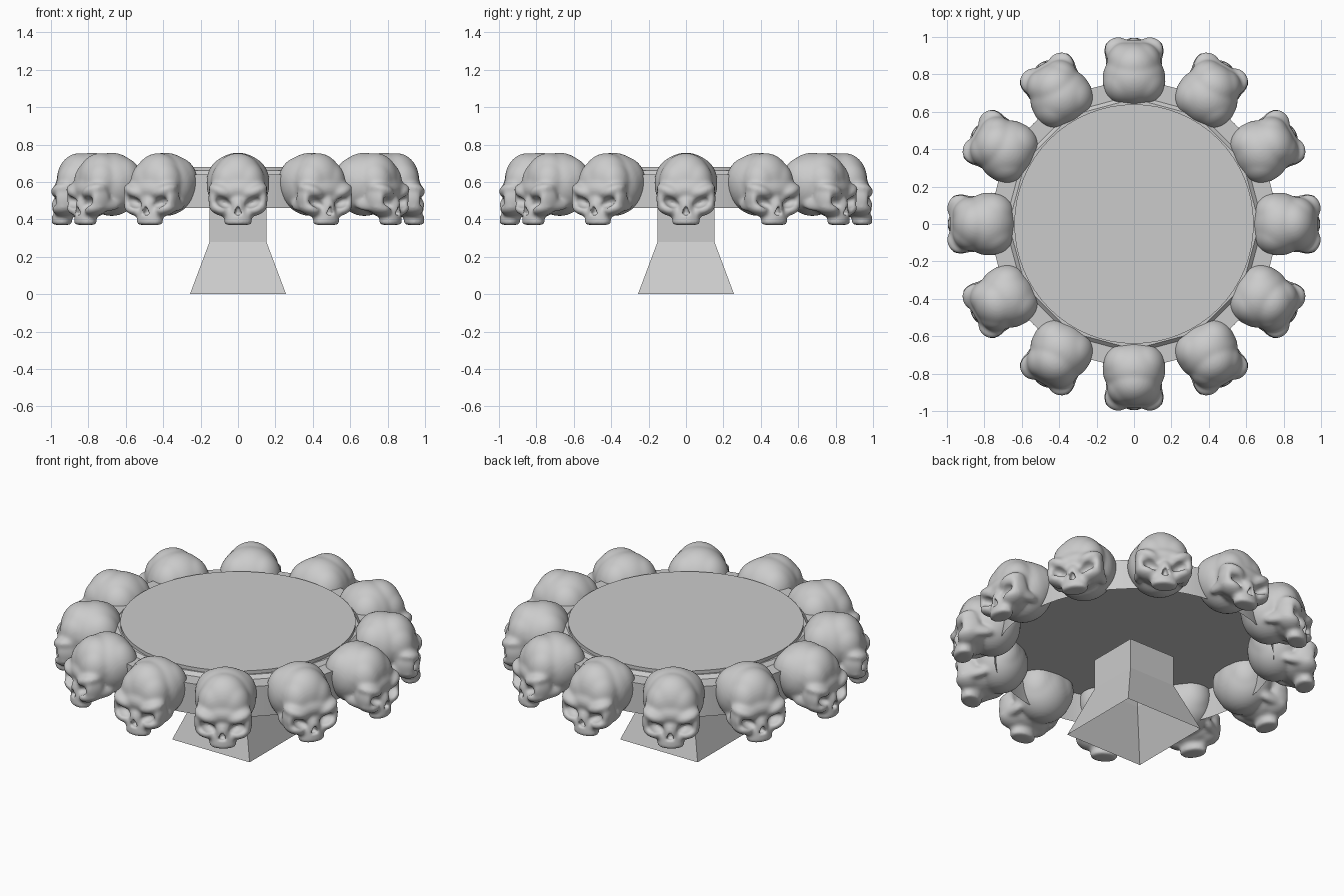
import bpy, bmesh
from math import radians
from mathutils import Matrix, Vector, Euler

if "Cube" in bpy.data.objects:
    bpy.data.objects.remove(bpy.data.objects["Cube"])


def add_object(name, bm):
    mesh = bpy.data.meshes.new(name)
    bm.normal_update()
    bm.to_mesh(mesh)
    bm.free()
    ob = bpy.data.objects.new(name, mesh)
    bpy.context.collection.objects.link(ob)
    return ob


def blob(bm, loc, rad, tilt=0.0, mirror=False):
    """Ellipsoid tilted about y, optionally mirrored across x = 0."""
    for s in ((1, -1) if mirror else (1,)):
        rot = Euler((0, radians(-tilt * s), 0))
        m = Matrix.LocRotScale(Vector((loc[0] * s, loc[1], loc[2])), rot, Vector(rad))
        bmesh.ops.create_uvsphere(bm, u_segments=32, v_segments=20, radius=1, matrix=m)


def disc(name, sides, r_low, r_high, z_low, z_high):
    """Disc or cone slice, open underneath."""
    bm = bmesh.new()
    m = Matrix.Translation((0, 0, (z_low + z_high) / 2))
    bmesh.ops.create_cone(bm, cap_ends=True, segments=sides, radius1=r_low,
                          radius2=r_high, depth=z_high - z_low, matrix=m)
    bm.normal_update()
    bottom = [f for f in bm.faces if f.normal.z < -0.9]
    bmesh.ops.delete(bm, geom=bottom, context='FACES_ONLY')
    return add_object(name, bm)


# Table top: hollow round body, twelve-sided slab, round surface
body = disc("table_body", 64, 0.76, 0.76, 0.46, 0.64)
disc("table_slab", 12, 0.69, 0.67, 0.64, 0.66)
surface = disc("table_surface", 64, 0.64, 0.64, 0.66, 0.68)

# Square pedestal, open underneath
bm = bmesh.new()
rings = []
for half, z in ((0.257, 0.0), (0.152, 0.28), (0.152, 0.46)):
    rings.append([bm.verts.new((x * half, y * half, z))
                  for x, y in ((-1, -1), (1, -1), (1, 1), (-1, 1))])
for low, high in zip(rings, rings[1:]):
    for i in range(4):
        j = (i + 1) % 4
        bm.faces.new((low[i], low[j], high[j], high[i]))
add_object("pedestal", bm)

# Skull masses, fused by a voxel remesh
bm = bmesh.new()
blob(bm, (0, -0.780, 0.587), (0.169, 0.152, 0.170))                 # cranium
blob(bm, (0.055, -0.755, 0.600), (0.114, 0.118, 0.135), 0, True)    # cranium sides
blob(bm, (0, -0.848, 0.610), (0.136, 0.122, 0.145))                 # forehead
blob(bm, (0.050, -0.870, 0.600), (0.095, 0.100, 0.115), 0, True)    # forehead sides
blob(bm, (0, -0.915, 0.560), (0.135, 0.072, 0.062))                 # brow ridge
blob(bm, (0.085, -0.930, 0.548), (0.078, 0.072, 0.040), 22, True)   # brows
blob(bm, (0, -0.89, 0.495), (0.138, 0.085, 0.080))                  # face core
blob(bm, (0.135, -0.925, 0.510), (0.024, 0.055, 0.058), 0, True)    # eye sides
blob(bm, (0.095, -0.935, 0.452), (0.064, 0.060, 0.032), 20, True)   # cheekbones
blob(bm, (0.125, -0.880, 0.475), (0.028, 0.085, 0.032), 0, True)    # cheek arches
blob(bm, (0, -0.945, 0.465), (0.042, 0.055, 0.070))                 # nose bridge
blob(bm, (0, -0.935, 0.430), (0.075, 0.057, 0.042))                 # upper jaw
m = Matrix.LocRotScale(Vector((0, -0.942, 0.400)), None, Vector((0.078, 0.058, 1)))
bmesh.ops.create_cone(bm, cap_ends=True, segments=32, radius1=1, radius2=0.88,
                      depth=0.060, matrix=m)                        # tooth row
skull = add_object("skull_source", bm)

# Cutter for the eye sockets and nose hole
bm = bmesh.new()
blob(bm, (0.078, -0.990, 0.490), (0.050, 0.055, 0.028), 24, True)
m = (Matrix.Translation((0, -0.99, 0.442)) @ Matrix.Diagonal((0.8, 1, 1.15, 1))
     @ Matrix.Rotation(radians(90), 4, 'X'))
bmesh.ops.create_cone(bm, cap_ends=True, segments=3, radius1=0.032, radius2=0.032,
                      depth=0.07, matrix=m)
cutter = add_object("socket_cutter", bm)
cutter.hide_render = True


def modifier(kind, **settings):
    mod = skull.modifiers.new(kind.lower(), kind)
    for key, value in settings.items():
        setattr(mod, key, value)


modifier('REMESH', mode='VOXEL', voxel_size=0.009)
modifier('SMOOTH', factor=0.5, iterations=14)
modifier('BOOLEAN', operation='DIFFERENCE', object=cutter, solver='EXACT')
modifier('REMESH', mode='VOXEL', voxel_size=0.008)
modifier('SMOOTH', factor=0.5, iterations=3)

depsgraph = bpy.context.evaluated_depsgraph_get()
skull_mesh = bpy.data.meshes.new_from_object(skull.evaluated_get(depsgraph))
skull_mesh.polygons.foreach_set("use_smooth", [True] * len(skull_mesh.polygons))
bpy.data.objects.remove(skull)
bpy.data.objects.remove(cutter)

# Twelve skulls facing outward around the rim
for i in range(12):
    ob = bpy.data.objects.new(f"skull_{i + 1}", skull_mesh)
    ob.rotation_euler.z = radians(30 * i)
    bpy.context.collection.objects.link(ob)

# Smooth round sides
for ob in (body, surface):
    bpy.ops.object.select_all(action='DESELECT')
    ob.select_set(True)
    bpy.context.view_layer.objects.active = ob
    bpy.ops.object.shade_smooth_by_angle(angle=radians(30))
